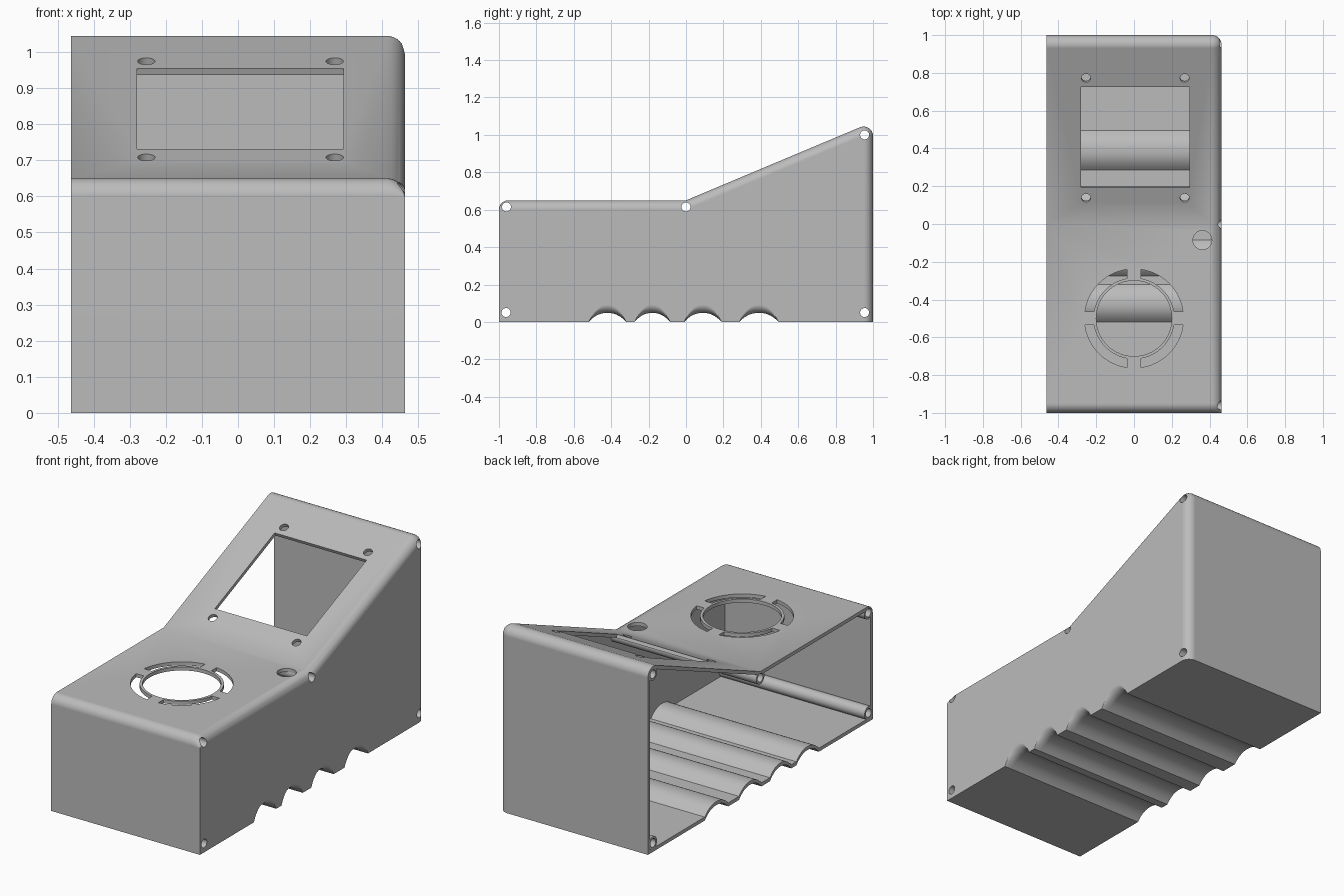
import bpy, bmesh
from math import sin, cos, pi, atan, radians
from mathutils import Matrix, Vector

if "Cube" in bpy.data.objects:
    bpy.data.objects.remove(bpy.data.objects["Cube"], do_unlink=True)

HALF = 0.463      # half width of the case
WALL = 0.02       # wall thickness
R = 0.05          # edge rounding
DECK = 0.65       # height of the flat deck
SLOPE = atan(0.42)
GROOVES = [(-0.42, 0.1), (-0.18, 0.095), (0.09, 0.1), (0.39, 0.105)]
BOSSES = [(-0.96, 0.615), (0, 0.615), (0.955, 1.0), (-0.962, 0.05), (0.955, 0.05)]

grey = bpy.data.materials.new("light grey plastic")
grey.use_nodes = True
grey.diffuse_color = (0.5, 0.5, 0.5, 1)
grey.node_tree.nodes["Principled BSDF"].inputs["Base Color"].default_value = (0.5, 0.5, 0.5, 1)


def loft(name, loops):
    """Closed solid through equal-sized loops of 3D points."""
    bm = bmesh.new()
    rings = [[bm.verts.new(p) for p in loop] for loop in loops]
    n = len(rings[0])
    for a, b in zip(rings, rings[1:]):
        for i in range(n):
            j = (i + 1) % n
            bm.faces.new((a[i], a[j], b[j], b[i]))
    bm.faces.new(rings[0])
    bm.faces.new(rings[-1])
    bmesh.ops.recalc_face_normals(bm, faces=bm.faces)
    mesh = bpy.data.meshes.new(name)
    bm.to_mesh(mesh)
    bm.free()
    mesh.materials.append(grey)
    obj = bpy.data.objects.new(name, mesh)
    bpy.context.collection.objects.link(obj)
    return obj


def subtract(target, cutter):
    cutter.hide_render = True
    mod = target.modifiers.new("cut", "BOOLEAN")
    mod.operation, mod.solver, mod.object = "DIFFERENCE", "EXACT", cutter
    bpy.context.view_layer.objects.active = target
    bpy.ops.object.modifier_apply(modifier=mod.name)
    bpy.data.objects.remove(cutter, do_unlink=True)


def prism(points, low, high, frame=Matrix()):
    return loft("cutter", [[frame @ Vector((x, y, z)) for x, y in points] for z in (low, high)])


def circle(cx, cy, r, n=32):
    return [(cx + r * cos(2 * pi * i / n), cy + r * sin(2 * pi * i / n)) for i in range(n)]


def rod(y, z, r, x0, x1):
    return loft("rod", [[(x, a, b) for a, b in circle(y, z, r, 24)] for x in (x0, x1)])


def profile(inset, base, groove):
    """Side outline: inset for top and back, base for front and bottom."""
    pts = [(-1 + base, base)]
    for i in range(9):                                  # front top edge
        a = pi - i * pi / 16
        pts.append((-1 + R + (R - base) * cos(a), DECK - R + max(R - inset, 0.002) * sin(a)))
    pts.append((0, DECK - inset))
    cz = DECK + 0.42 * (1 - R) - R / cos(SLOPE)
    start = pi / 2 + SLOPE
    for i in range(9):                                  # back top edge
        a = start * (1 - i / 8)
        r = max(R - inset, 0.002)
        pts.append((1 - R + r * cos(a), cz + r * sin(a)))
    pts.append((1 - inset, base))
    for cy, w in reversed(GROOVES):                     # finger grooves
        for i in range(17):
            u = 1 - i / 8
            pts.append((cy + w * u, base + groove * (1 - abs(u) ** 2.3)))
    return pts


# Outer body with one rounded side
loops = [[(-HALF, y, z) for y, z in profile(0, 0, 0.048)]]
for i in range(9):
    a = i * pi / 16
    d = R * (1 - cos(a))
    loops.append([(HALF - R + R * sin(a), y, z) for y, z in profile(d, 0, 0.048 + 0.9 * d)])
case = loft("case_shell", loops)

# Hollow inside, leaving screw bosses standing
cavity = loft("cavity", [[(x, y, z) for y, z in profile(WALL, WALL, 0.048)]
                         for x in (-HALF - 0.1, HALF - WALL)])
for y, z in BOSSES:
    subtract(cavity, rod(y, z, 0.036, -HALF, HALF + 0.1))
subtract(case, cavity)
for y, z in BOSSES:
    subtract(case, rod(y, z, 0.024, -HALF - 0.2, HALF + 0.2))

# Screen window and its screw holes, square to the slope
slope = Matrix.Translation((0, 0, DECK)) @ Matrix.Rotation(SLOPE, 4, "X")
subtract(case, prism([(-0.28, 0.21), (0.293, 0.21), (0.293, 0.787), (-0.28, 0.787)],
                     -0.06, 0.06, slope))
for x in (-0.254, 0.268):
    for s in (0.15, 0.838):
        subtract(case, prism(circle(x, s, 0.024), -0.06, 0.06, slope))

# Deck openings: round hole, four curved slots, small button hole
subtract(case, prism(circle(0, -0.5, 0.2, 64), 0.5, 0.8))
for q in range(4):
    arc = []
    for r, order in ((0.215, range(13)), (0.262, range(12, -1, -1))):
        gap = 0.036 / r
        for i in order:
            a = q * pi / 2 + gap + (pi / 2 - 2 * gap) * i / 12
            arc.append((r * cos(a), -0.5 + r * sin(a)))
    subtract(case, prism(arc, 0.5, 0.8))
subtract(case, prism(circle(0.362, -0.085, 0.05), 0.5, 0.8))

# Smooth shading with crisp edges
bpy.ops.object.select_all(action="DESELECT")
case.select_set(True)
bpy.context.view_layer.objects.active = case
bpy.ops.object.shade_smooth_by_angle(angle=radians(25))
weighted = case.modifiers.new("weighted normals", "WEIGHTED_NORMAL")
weighted.keep_sharp = True
